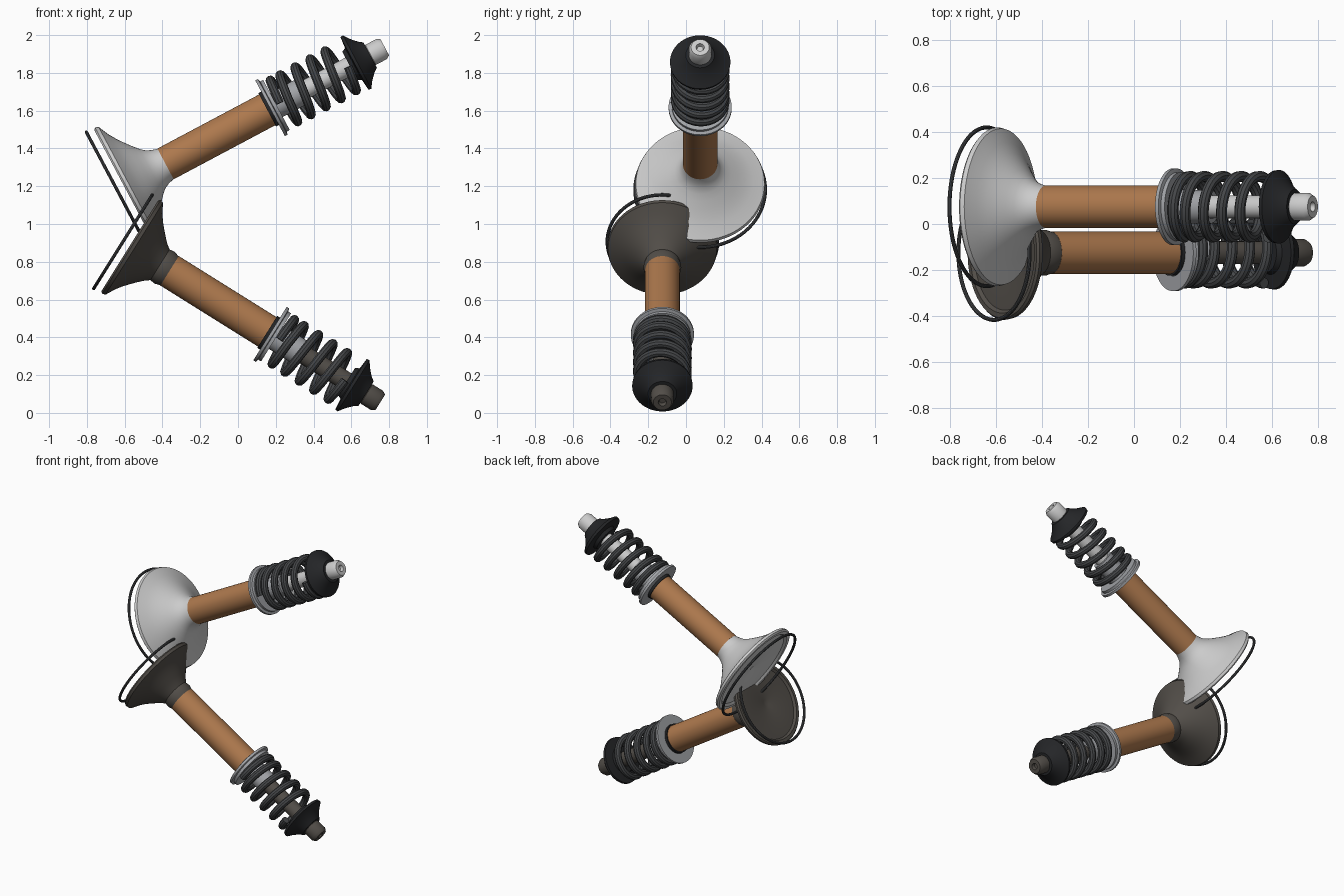
import bpy, bmesh
from math import cos, sin, pi, radians
from mathutils import Matrix, Vector

if "Cube" in bpy.data.objects:
    bpy.data.objects.remove(bpy.data.objects["Cube"])


def material(name, rgb):
    m = bpy.data.materials.new(name)
    m.diffuse_color = (*rgb, 1)
    m.use_nodes = True
    m.node_tree.nodes["Principled BSDF"].inputs["Base Color"].default_value = m.diffuse_color
    return m


SILVER = material("silver_steel", (0.78, 0.78, 0.78))
BURNT = material("burnt_steel", (0.085, 0.076, 0.066))
BRONZE = material("bronze", (0.42, 0.19, 0.075))
BLACK = material("black_steel", (0.018, 0.019, 0.021))
DARK = material("spring_steel", (0.06, 0.063, 0.067))
GREY = material("grey_steel", (0.36, 0.37, 0.39))


def finish(ob, mat, place):
    ob.data.materials.append(mat)
    ob.matrix_world = place
    bpy.ops.object.select_all(action='DESELECT')
    ob.select_set(True)
    bpy.context.view_layer.objects.active = ob
    if ob.type == 'CURVE':
        bpy.ops.object.convert(target='MESH')
    bpy.ops.object.shade_smooth_by_angle(angle=radians(35))


def lathe(name, profile, mat, place, closed=False, sides=64):
    """Revolve (radius, height) points about local z."""
    bm = bmesh.new()
    rings = [[bm.verts.new((r * cos(2 * pi * i / sides), r * sin(2 * pi * i / sides), h))
              for i in range(sides)] for r, h in profile]
    pairs = list(zip(rings, rings[1:]))
    if closed:
        pairs.append((rings[-1], rings[0]))
    for a, b in pairs:
        for i in range(sides):
            j = (i + 1) % sides
            bm.faces.new((a[i], a[j], b[j], b[i]))
    bmesh.ops.remove_doubles(bm, verts=bm.verts, dist=1e-5)
    bmesh.ops.recalc_face_normals(bm, faces=bm.faces)
    me = bpy.data.meshes.new(name)
    bm.to_mesh(me)
    bm.free()
    ob = bpy.data.objects.new(name, me)
    bpy.context.collection.objects.link(ob)
    finish(ob, mat, place)


def tube(name, r_in, r_out, h0, h1, mat, place):
    lathe(name, [(r_in, h0), (r_out, h0), (r_out, h1), (r_in, h1)], mat, place, closed=True)


def wire(name, pts, radius, mat, place, cyclic=False):
    cu = bpy.data.curves.new(name, 'CURVE')
    cu.dimensions = '3D'
    cu.bevel_depth = radius
    cu.bevel_resolution = 3
    cu.use_fill_caps = True
    sp = cu.splines.new('POLY')
    sp.points.add(len(pts) - 1)
    for p, q in zip(sp.points, pts):
        p.co = (*q, 1)
    sp.use_cyclic_u = cyclic
    ob = bpy.data.objects.new(name, cu)
    bpy.context.collection.objects.link(ob)
    finish(ob, mat, place)


def valve_assembly(prefix, origin, tilt, head_r, steel):
    place = Matrix.Translation(Vector(origin)) @ Matrix.Rotation(radians(tilt), 4, 'Y')
    k = head_r / 0.345

    # valve: dished face, flared head, stem and grooved tip
    head = [(0.0, 0.022), (0.025, 0.014), (0.295 * k, 0.010), (0.31 * k, -0.004),
            (0.335 * k, -0.004), (head_r, 0.006), (0.34 * k, 0.024), (0.28 * k, 0.052),
            (0.235 * k, 0.08), (0.20 * k, 0.106), (0.165 * k, 0.134), (0.135 * k, 0.16),
            (0.113 * k, 0.185), (0.10, 0.212), (0.092, 0.24), (0.088, 0.265), (0.05, 0.265)]
    tip = [(0.05, 1.465), (0.06, 1.475), (0.06, 1.54), (0.048, 1.56), (0.022, 1.56),
           (0.016, 1.54), (0.0, 1.54)]
    lathe(prefix + "_valve", head + tip, steel, place)

    # seat ring just below the valve face
    wire(prefix + "_seat_ring", [(head_r * cos(2 * pi * i / 96), head_r * sin(2 * pi * i / 96), -0.046)
                                 for i in range(96)], 0.009, DARK, place, True)

    # guide, collar and stem seal
    tube(prefix + "_guide", 0.051, 0.092, 0.245, 0.86, BRONZE, place)
    tube(prefix + "_collar", 0.06, 0.10, 0.855, 0.90, BLACK, place)
    tube(prefix + "_stem_seal", 0.051, 0.072, 0.89, 1.06, GREY, place)

    # stepped lower spring seat
    lathe(prefix + "_spring_seat", [(0.101, 0.872), (0.167, 0.872), (0.167, 0.888), (0.15, 0.892),
                                    (0.15, 0.91), (0.08, 0.91), (0.08, 0.895), (0.101, 0.895)],
          GREY, place, closed=True)

    # coil spring, its closed first turn lying on the seat
    turns, n = 5.0, 300
    pts = []
    for i in range(n + 1):
        t = turns * i / n
        h = 0.93 + (0.05 * t if t < 1 else 0.05 + 0.09 * (t - 1))
        a = -pi / 2 + 2 * pi * (turns - t)
        pts.append((0.132 * cos(a), 0.132 * sin(a), h))
    wire(prefix + "_spring", pts, 0.024, DARK, place)

    # hat-shaped retainer
    lathe(prefix + "_retainer", [(0.05, 1.35), (0.085, 1.35), (0.095, 1.372), (0.158, 1.378),
                                 (0.16, 1.394), (0.148, 1.402), (0.128, 1.416), (0.108, 1.434),
                                 (0.09, 1.452), (0.076, 1.472), (0.05, 1.472)],
          BLACK, place, closed=True)


valve_assembly("upper", (-0.60, 0.075, 1.203), 62, 0.345, SILVER)
valve_assembly("lower", (-0.57, -0.125, 0.882), 122, 0.292, BURNT)
